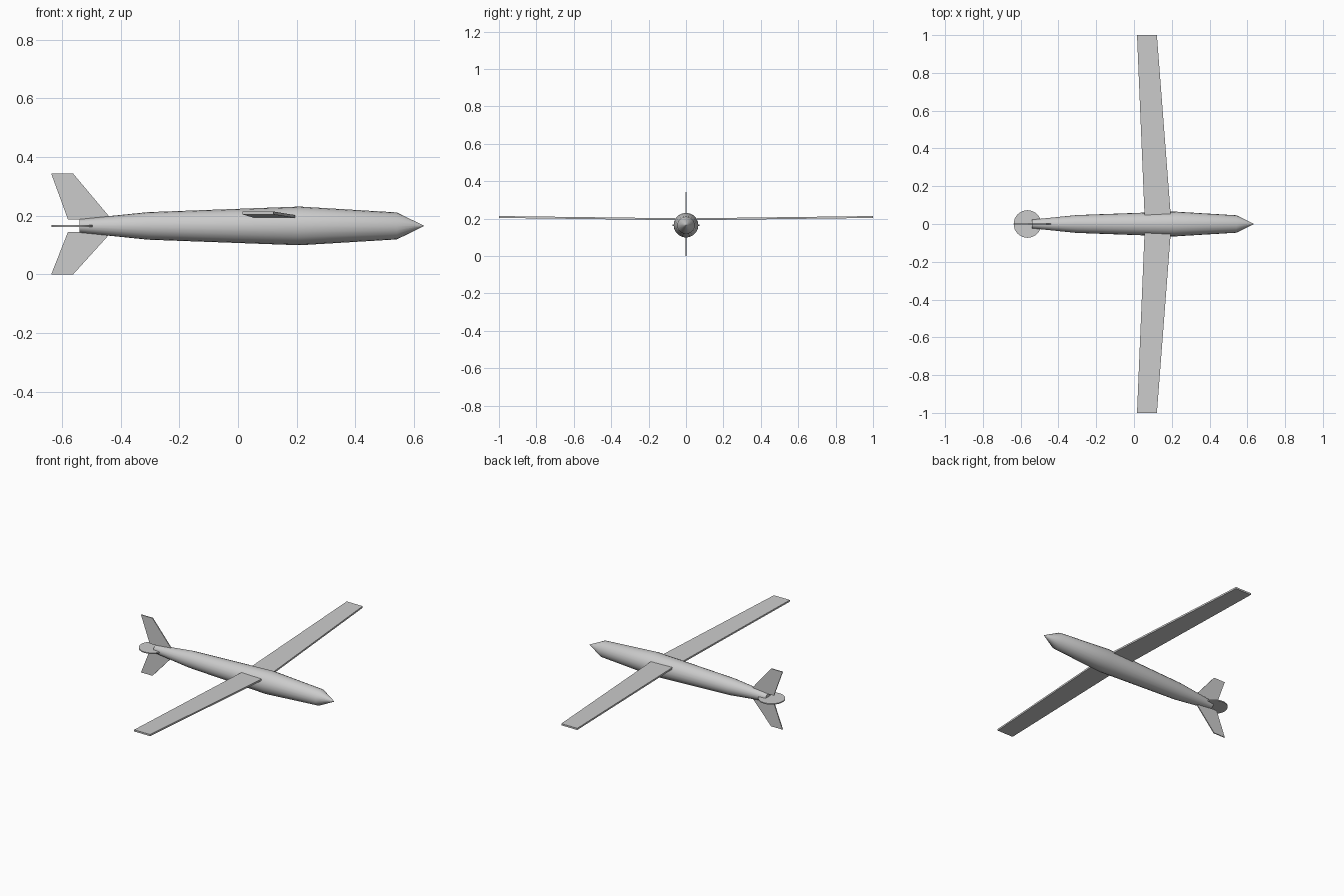
import bpy, bmesh, math
from mathutils import Vector

if "Cube" in bpy.data.objects:
    bpy.data.objects.remove(bpy.data.objects["Cube"])

AXIS_Z = 0.165


def add_object(name, bm, smooth=False):
    bmesh.ops.recalc_face_normals(bm, faces=bm.faces)
    mesh = bpy.data.meshes.new(name)
    bm.to_mesh(mesh)
    bm.free()
    ob = bpy.data.objects.new(name, mesh)
    bpy.context.collection.objects.link(ob)
    if smooth:
        bpy.ops.object.select_all(action='DESELECT')
        ob.select_set(True)
        bpy.context.view_layer.objects.active = ob
        bpy.ops.object.shade_smooth_by_angle(angle=math.radians(35))
    return ob


def loft(name, rings, smooth=False):
    """Skin equal-length rings of points and cap both ends."""
    bm = bmesh.new()
    loops = [[bm.verts.new(p) for p in ring] for ring in rings]
    for a, b in zip(loops, loops[1:]):
        n = len(a)
        for i in range(n):
            j = (i + 1) % n
            bm.faces.new((a[i], a[j], b[j], b[i]))
    bm.faces.new(loops[0])
    bm.faces.new(loops[-1])
    bmesh.ops.remove_doubles(bm, verts=bm.verts, dist=1e-5)
    return add_object(name, bm, smooth)


def body_ring(x, r, sides=20):
    return [Vector((x, r * math.cos(2 * math.pi * i / sides),
                    AXIS_Z + r * math.sin(2 * math.pi * i / sides))) for i in range(sides)]


# Fuselage with pointed nose and flat tail end
profile = [(-0.541, 0.023), (-0.307, 0.047), (0.21, 0.066), (0.542, 0.046), (0.634, 0.0006)]
loft("fuselage", [body_ring(x, r) for x, r in profile], smooth=True)


# Tapered wings with slight dihedral
def wing_ring(y, x0, x1, z, t=0.010):
    return [(x0, y, z), (x1, y, z), (x1, y, z + t), (x0, y, z + t)]


for side, name in ((1, "left_wing"), (-1, "right_wing")):
    loft(name, [wing_ring(side * 0.04, 0.056, 0.195, 0.192),
                wing_ring(side * 1.0, 0.016, 0.121, 0.204)])

# Swept vertical fins above and below the tail
fin = [(-0.58, 0.022), (-0.431, 0.022), (-0.562, 0.178), (-0.637, 0.178)]
for side, name in ((1, "upper_fin"), (-1, "lower_fin")):
    lower = 0.165 / 0.178 if side < 0 else 1.0
    loft(name, [[(x, y, AXIS_Z + side * h * lower) for x, h in fin] for y in (-0.003, 0.003)])

# Round horizontal tail disc
disc = [(-0.564 + 0.073 * math.cos(2 * math.pi * i / 32),
         0.073 * math.sin(2 * math.pi * i / 32)) for i in range(32)]
loft("tail_disc", [[(x, y, AXIS_Z + dz) for x, y in disc] for dz in (-0.003, 0.003)], smooth=True)
